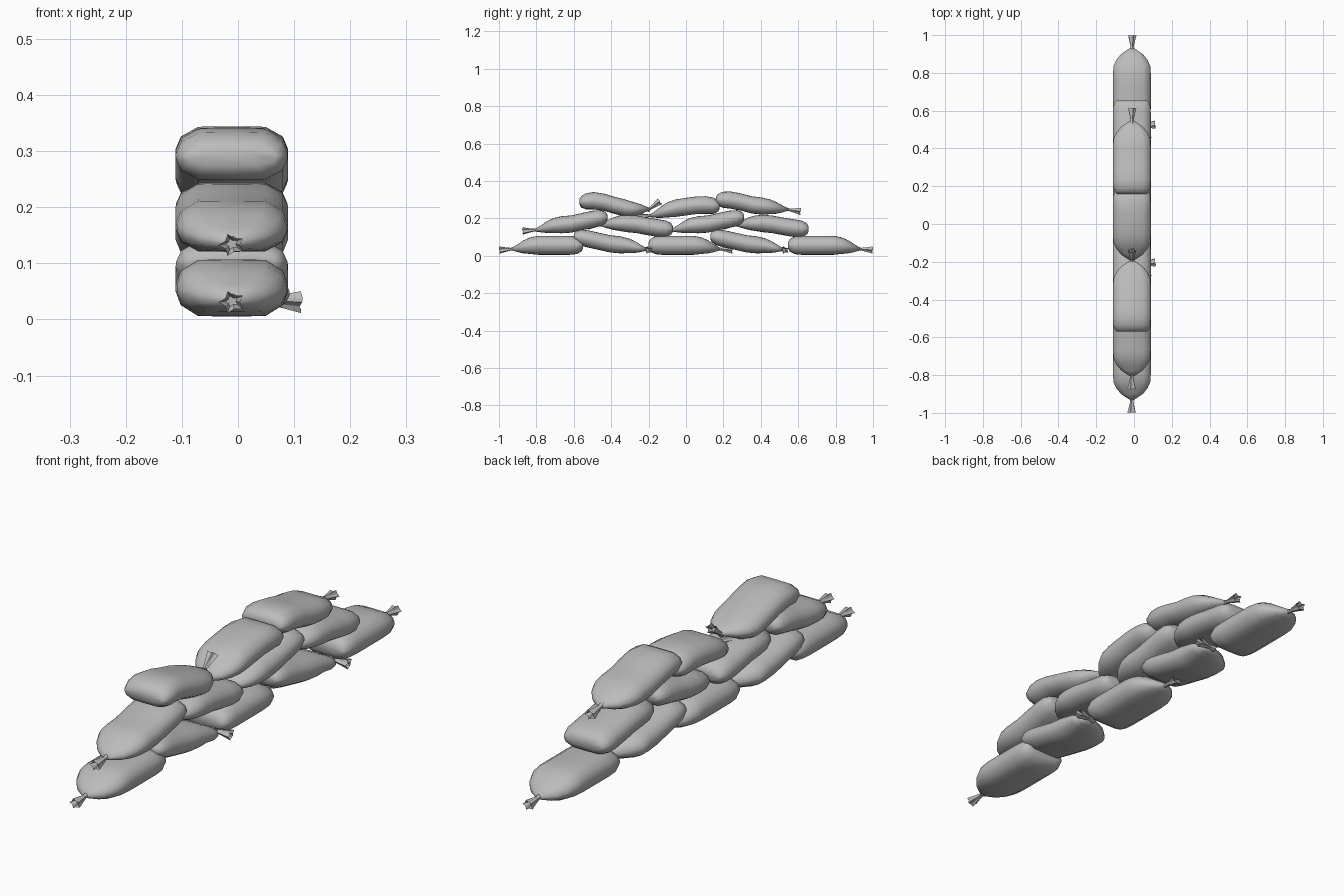
import bpy, bmesh, math
from mathutils import Vector

cube = bpy.data.objects.get("Cube")
if cube:
    bpy.data.objects.remove(cube)

cloth = bpy.data.materials.new("grey cloth")
cloth.use_nodes = True
GREY = (0.5, 0.5, 0.5, 1)
cloth.diffuse_color = GREY
cloth.node_tree.nodes["Principled BSDF"].inputs["Base Color"].default_value = GREY

CX = -0.011         # wall centreline
HALF_W = 0.1        # half width of a bag

# Cross-section of a full bag: one quarter, mirrored to a closed ring
quarter = [(1, 0.13), (0.91, 0.6), (0.6, 0.98)]
top = quarter + [(0, 1)] + [(-a, b) for a, b in reversed(quarter)]
RING = top + [(a, -b) for a, b in reversed(top)]

# Along the bag from blunt end to tied end: position, width, height
STATIONS = [(0, .78, .3), (.025, .9, .66), (.09, .99, .92), (.2, 1, 1), (.35, 1, 1),
            (.5, 1, 1), (.64, 1, .99), (.75, .98, .86), (.84, .83, .68),
            (.92, .58, .42), (1, .13, .14)]


def sample(values, s):
    """Smooth value along an evenly spaced list."""
    f = s * (len(values) - 1)
    i = min(int(f), len(values) - 2)
    p = [values[max(0, min(len(values) - 1, i + k))] for k in (-1, 0, 1, 2)]
    t = f - i
    return 0.5 * (2 * p[1] + (p[2] - p[0]) * t
                  + (2 * p[0] - 5 * p[1] + 4 * p[2] - p[3]) * t * t
                  + (3 * p[1] - p[0] - 3 * p[2] + p[3]) * t ** 3)


def loft(name, rings, smooth):
    bm = bmesh.new()
    loops = [[bm.verts.new(co) for co in ring] for ring in rings]
    n = len(loops[0])
    for a, b in zip(loops, loops[1:]):
        for i in range(n):
            bm.faces.new((a[i], a[(i + 1) % n], b[(i + 1) % n], b[i]))
    bm.faces.new(loops[0])
    bm.faces.new(loops[-1])
    bmesh.ops.recalc_face_normals(bm, faces=bm.faces[:])
    for f in bm.faces:
        f.smooth = smooth
    mesh = bpy.data.meshes.new(name)
    bm.to_mesh(mesh)
    bm.free()
    mesh.materials.append(cloth)
    bpy.context.collection.objects.link(bpy.data.objects.new(name, mesh))


def tie(name, base, direction):
    """Gathered neck that flares into a crumpled, hollow end."""
    d = Vector(direction).normalized()
    side = d.cross(Vector((0, 0, 1))).normalized()
    up = side.cross(d)
    rings = []
    for along, radius, crumple in ((-.015, .014, 0), (.008, .009, .15), (.035, .015, .25),
                                   (.068, .024, .4), (.045, .012, .4)):
        ring = []
        for i in range(10):
            a = math.tau * i / 10
            r = radius * (1 - crumple * (i % 2))
            lift = along + 0.006 * math.sin(3 * a) * crumple
            ring.append(base + d * lift + side * r * math.cos(a) + up * r * .85 * math.sin(a))
        rings.append(ring)
    loft(name, rings, False)


def bag(name, blunt, tied, heights, half_h, knot=None, bend=0):
    """Filled bag lying along y; heights trace its sagging centreline."""
    rings = []
    for s, w, h in STATIONS:
        y = blunt + (tied - blunt) * s
        z = sample(heights, s)
        x = CX + bend * max(0, s - 0.75) / 0.25
        rings.append([(x + a * HALF_W * w, y, z + b * half_h * h) for a, b in RING])
    loft(name, rings, True)
    way = 1 if tied > blunt else -1
    base = Vector((CX + bend, tied, heights[-1]))
    tie(name + "_tie", base, knot or (0, way, -0.08))


FLAT = [.056, .056, .056, .054, .036]
DROOP = [.102, .086, .064, .054, .034]
CLIMB = [.205, .192, .17, .162, .138]
SAG = [.143, .15, .168, .174, .165]
SIDEWAYS = (1, .12, -.05)

# Lower course
for label, blunt, tied in (("front", -.55, -.93), ("middle", -.2, .18), ("back", .545, .93)):
    bag("lower_bag_" + label, blunt, tied, FLAT, .051)
for label, blunt in (("front_inner", -.6), ("back_inner", .13)):
    bag("lower_bag_" + label, blunt, blunt + .39, DROOP, .046, SIDEWAYS, .055)

# Middle course
for label, blunt in (("front", -.42), ("back_inner", .31)):
    bag("middle_bag_" + label, blunt, blunt - .385, CLIMB, .046)
for label, blunt in (("front_inner", -.07), ("back", .655)):
    bag("middle_bag_" + label, blunt, blunt - .385, SAG, .047)

# Upper course
bag("upper_bag_front", -.57, -.195, [.288, .294, .27, .25, .25], .046, (0, 1, .75))
bag("upper_bag_middle", .18, -.19, [.265, .272, .262, .246, .215], .047)
bag("upper_bag_back", .16, .545, [.3, .296, .272, .262, .247], .046, (0, 1, -.15))
